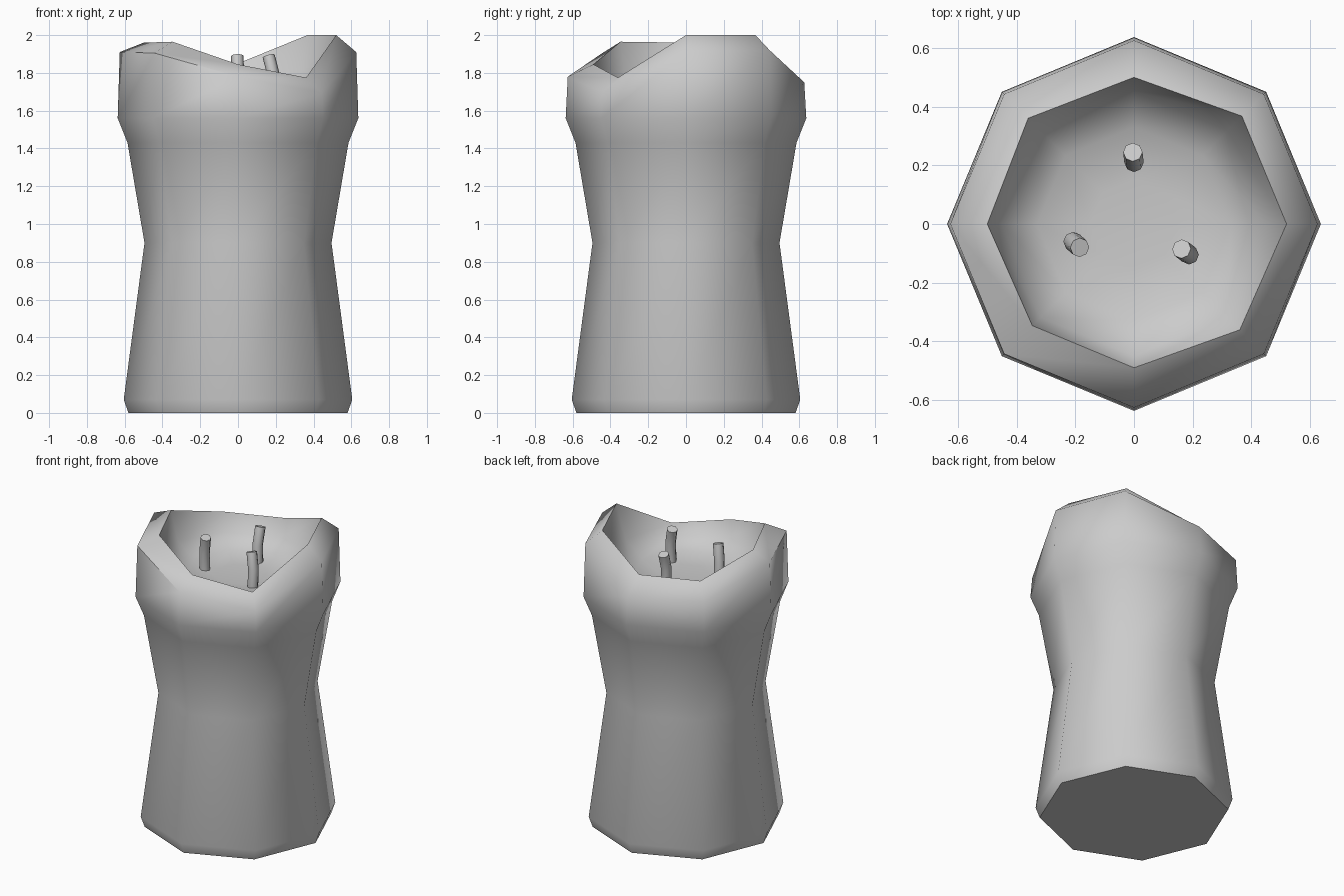
import bpy, bmesh, math
from mathutils import Vector

if "Cube" in bpy.data.objects:
    bpy.data.objects.remove(bpy.data.objects["Cube"])


def loft(name, rings, angle):
    """Skin a list of equal-length point rings and cap both ends."""
    bm = bmesh.new()
    loops = [[bm.verts.new(p) for p in ring] for ring in rings]
    n = len(loops[0])
    for a, b in zip(loops, loops[1:]):
        for i in range(n):
            j = (i + 1) % n
            bm.faces.new((a[i], a[j], b[j], b[i]))
    bm.faces.new(loops[0][::-1])
    bm.faces.new(loops[-1])
    bmesh.ops.recalc_face_normals(bm, faces=bm.faces)
    mesh = bpy.data.meshes.new(name)
    bm.to_mesh(mesh)
    bm.free()
    obj = bpy.data.objects.new(name, mesh)
    bpy.context.collection.objects.link(obj)
    bpy.ops.object.select_all(action='DESELECT')
    obj.select_set(True)
    bpy.context.view_layer.objects.active = obj
    bpy.ops.object.shade_smooth_by_angle(angle=math.radians(angle))
    return obj


def octagon(radii, heights):
    return [(r * math.cos(i * math.pi / 4), r * math.sin(i * math.pi / 4), z)
            for i, (r, z) in enumerate(zip(radii, heights))]


# Candle body: waisted eight-sided profile, melted uneven rim, shallow bowl
profile = [(0.58, 0), (0.605, 0.07), (0.495, 0.90), (0.585, 1.43), (0.637, 1.56)]
rings = [octagon([r] * 8, [z] * 8) for r, z in profile]

# Rim values run counter-clockwise from +x
rim = [2.0, 2.0, 1.85, 1.85, 1.96, 1.965, 1.845, 1.775]
drop = [0.09, 0.08, 0.10, 0.09, 0.05, 0.06, 0.065, 0.08]
rim_r = [0.52, 0.52, 0.50, 0.51, 0.50, 0.49, 0.49, 0.51]
rings.append(octagon([0.626] * 8, [z - d for z, d in zip(rim, drop)]))
rings.append(octagon(rim_r, rim))
rings.append(octagon([0.45] * 8, [1.72 + 0.25 * (z - 1.775) for z in rim]))
rings.append(octagon([0.33] * 8, [1.675] * 8))
rings.append(octagon([0.15] * 8, [1.66] * 8))
loft("candle_body", rings, 60)

# Three bent wicks
wicks = [
    [(0.0, 0.215, 1.62), (0.0, 0.21, 1.78), (-0.004, 0.245, 1.89)],
    [(-0.205, -0.06, 1.62), (-0.208, -0.06, 1.78), (-0.185, -0.08, 1.89)],
    [(0.18, -0.10, 1.62), (0.188, -0.105, 1.79), (0.162, -0.085, 1.89)],
]
for k, path in enumerate(wicks):
    pts = [Vector(p) for p in path]
    tubes = []
    for i, p in enumerate(pts):
        d = (pts[min(i + 1, 2)] - pts[max(i - 1, 0)]).normalized()
        turn = Vector((0, 0, 1)).rotation_difference(d)
        tubes.append([p + turn @ Vector((0.033 * math.cos(a * math.pi / 4),
                                         0.033 * math.sin(a * math.pi / 4), 0))
                      for a in range(8)])
    loft(f"wick_{k + 1}", tubes, 50)
